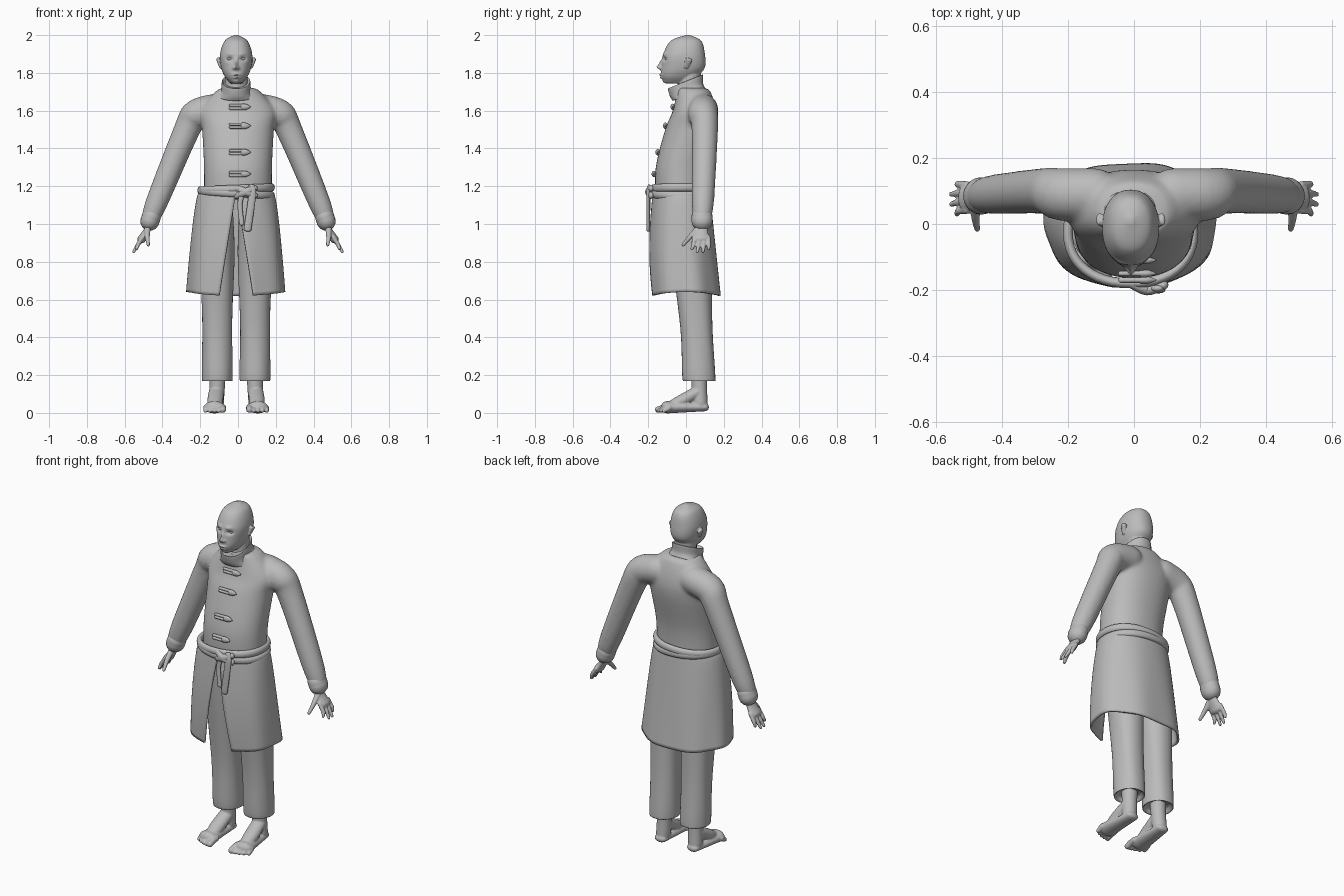
import bpy, bmesh, math
from mathutils import Vector, Matrix

cube = bpy.data.objects.get("Cube")
if cube:
    bpy.data.objects.remove(cube, do_unlink=True)

ACROSS, DEPTH, UP = Matrix.Identity(3)
LEFT_RIGHT = (1, -1)
BODY_SHIFT = -.01

grey = bpy.data.materials.new("plain grey")
grey.use_nodes = True
grey.diffuse_color = (.5, .5, .5, 1)
grey.node_tree.nodes["Principled BSDF"].inputs["Base Color"].default_value = grey.diffuse_color


def spline(rows, steps):
    """Interpolate rows of numbers smoothly."""
    rows = [Vector(row) for row in rows]
    last = len(rows) - 1
    result = []
    for i in range(last):
        start, end = rows[i], rows[i + 1]
        leave = (end - rows[max(i - 1, 0)]) / 2
        arrive = (rows[min(i + 2, last)] - start) / 2
        for step in range(steps):
            t = step / steps
            ease = t * t * (3 - 2 * t)
            result.append(start.lerp(end, ease) + leave * t * (1 - t) ** 2 - arrive * t * t * (1 - t))
    return result + [rows[last]]


def skin(bm, rings, closed=True):
    """Join rings of points with quads; cap the ends of a closed skin."""
    rows = [[bm.verts.new(point) for point in ring] for ring in rings]
    count = len(rows[0])
    for low, high in zip(rows, rows[1:]):
        for i in range(count if closed else count - 1):
            j = (i + 1) % count
            bm.faces.new((low[i], low[j], high[j], high[i]))
    if closed:
        bm.faces.new(rows[0])
        bm.faces.new(rows[-1])


def oval(angle, half_width, front, back, power=2.2):
    """Point on a rounded oval, starting at the front."""
    s, c = math.sin(angle), math.cos(angle)
    x = math.copysign(abs(s) ** (2 / power), s) * half_width
    y = math.copysign(abs(c) ** (2 / power), c) * (front - back) / 2
    return x, y + (front + back) / 2


def loft(bm, rows, centre=0, sides=48, steps=6, tilt=0, ripple=0):
    """Stack of ovals; each row is height, half width, front and back."""
    rings = []
    for z, half_width, front, back in spline(rows, steps):
        ring = []
        for i in range(sides):
            angle = math.tau * i / sides
            fold = 1 + ripple * math.sin(4 * angle + 9 * z)
            x, y = oval(angle, half_width * fold, front, back)
            ring.append((centre + x, y, z + tilt * y))
        rings.append(ring)
    skin(bm, rings)


def tube(bm, rows, along=DEPTH, flat=1, side=1, steps=5, sides=20):
    """Swept oval with round ends; each row is x, y, z and radius."""
    rows = spline(rows, steps)
    points = [row.xyz for row in rows]
    last = len(points) - 1
    rings = []
    for i, (point, row) in enumerate(zip(points, rows)):
        tangent = (points[min(i + 1, last)] - points[max(i - 1, 0)]).normalized()
        u = (along - tangent * tangent.dot(along)).normalized() * row.w
        v = tangent.cross(u) * flat
        outward = -1 if i == 0 else 1
        bends = [math.pi * k / 9 for k in range(5)] if i in (0, last) else [0]
        for bend in bends[::outward]:
            middle = point + tangent * outward * math.sin(bend) * row.w * flat
            ring = []
            for k in range(sides):
                angle = math.tau * k / sides
                p = middle + (u * math.cos(angle) + v * math.sin(angle)) * math.cos(bend)
                ring.append((side * p.x, p.y, p.z))
            rings.append(ring)
    skin(bm, rings)


def make(name, bm, voxel=0, soften=0, shift=0):
    """Turn a bmesh into a smooth object, blending its pieces when asked."""
    bmesh.ops.recalc_face_normals(bm, faces=bm.faces)
    for face in bm.faces:
        face.smooth = True
    mesh = bpy.data.meshes.new(name)
    bm.to_mesh(mesh)
    bm.free()
    mesh.materials.append(grey)
    part = bpy.data.objects.new(name, mesh)
    part.location.x = shift
    bpy.context.collection.objects.link(part)
    if voxel:
        blend = part.modifiers.new("blend", 'REMESH')
        blend.mode, blend.voxel_size, blend.use_smooth_shade = 'VOXEL', voxel, True
        smooth = part.modifiers.new("soften", 'SMOOTH')
        smooth.iterations = soften
    return part


# Head with modelled face, neck and ears
bm = bmesh.new()
loft(bm, [(2, .01, 0, .02), (1.97, .06, -.08, .08), (1.9, .085, -.12, .1), (1.83, .08, -.13, .1),
          (1.78, .06, -.13, .06), (1.745, .03, -.11, .02)], sides=112, steps=18)
features = {  # distance from the middle, height, width, tallness, depth
    "nose tip": (0, 1.83, .011, .012, .022),
    "nose bridge": (0, 1.85, .008, .02, .014),
    "nostril": (.013, 1.825, .007, .007, .01),
    "eye socket": (.034, 1.873, .017, .01, -.015),
    "brow": (.03, 1.9, .02, .008, .006),
    "upper lip": (0, 1.79, .02, .005, .012),
    "lower lip": (0, 1.775, .016, .005, .011),
    "chin": (0, 1.755, .02, .01, .006),
}
for vert in bm.verts:
    x, y, z = vert.co
    if y < BODY_SHIFT:
        for middle, height, width, tall, depth in features.values():
            vert.co.y -= depth * math.exp(-((abs(x) - middle) / width) ** 2 - ((z - height) / tall) ** 2)
tube(bm, [(0, .015, 1.65, .06), (0, .02, 1.82, .06)])
for side in LEFT_RIGHT:
    tube(bm, [(.083, 0, 1.83, .012), (.095, .015, 1.87, .02)], flat=.5, side=side)
make("head", bm, voxel=.0035, soften=2, shift=BODY_SHIFT)

# Eyes
bm = bmesh.new()
for side in LEFT_RIGHT:
    tube(bm, [(.03, -.1, 1.874, .008), (.038, -.099, 1.874, .008)], along=UP, flat=1.4, side=side)
make("eyes", bm, shift=BODY_SHIFT)

# Jacket body and sleeves blended together
bm = bmesh.new()
loft(bm, [(1.13, .18, -.16, .11), (1.3, .18, -.16, .12), (1.5, .19, -.11, .16), (1.6, .2, -.07, .16),
          (1.7, .12, -.05, .13), (1.72, .08, -.06, .1)])
for side in LEFT_RIGHT:
    tube(bm, [(.12, .09, 1.61, .08), (.22, .09, 1.58, .08), (.27, .1, 1.5, .07), (.42, .09, 1.14, .06),
              (.46, .085, 1.04, .05)], side=side)
make("jacket", bm, voxel=.01, soften=6)

# Cuffs and standing collar
bm = bmesh.new()
for side in LEFT_RIGHT:
    tube(bm, [(.458, .085, 1.04, .056), (.467, .085, 1.015, .056)], flat=.9, side=side)
make("cuffs", bm)
bm = bmesh.new()
loft(bm, [(1.68, .1, -.07, .1), (1.71, .08, -.085, .09), (1.755, .075, -.095, .09), (1.74, .065, -.08, .08)],
     centre=BODY_SHIFT, tilt=.4)
make("collar", bm)

# Open-fronted coat skirt, flaring towards the hem
bm = bmesh.new()
rings = []
LEVELS, COLUMNS = 30, 80
for level in range(LEVELS + 1):
    drop = level / LEVELS
    half_width = .19 + .065 * drop ** .6
    front = -.17 - .02 * math.sin(2.5 * drop)
    back = .12 + .06 * drop
    opening = math.asin((.09 * drop / half_width) ** 1.1)
    ring = []
    for column in range(COLUMNS + 1):
        angle = opening + (math.tau - 2 * opening) * column / COLUMNS
        fold = 1 + .02 * drop * math.sin(7 * angle + 1)
        x, y = oval(angle, half_width * fold, front * fold, back * fold)
        ring.append((x, y, 1.17 - drop * (.55 - .02 * math.sin(angle) ** 2)))
    rings.append(ring)
skin(bm, rings, closed=False)
skirt = make("coat_skirt", bm, shift=BODY_SHIFT)
cloth = skirt.modifiers.new("cloth thickness", 'SOLIDIFY')
cloth.thickness, cloth.offset = .012, 0

# Trousers with turned-in hems
bm = bmesh.new()
for side in LEFT_RIGHT:
    loft(bm, [(1.13, .08, -.11, .09), (.85, .09, -.08, .13), (.45, .08, -.03, .14), (.2, .08, -.02, .155),
              (.17, .075, -.01, .15), (.19, .06, 0, .13)], centre=side * .1, ripple=.02)
make("trousers", bm, shift=BODY_SHIFT)

# Feet: ankle, instep, sole and a row of toes
for side, name in zip(LEFT_RIGHT, ("left_foot", "right_foot")):
    bm = bmesh.new()
    tube(bm, [(.1, .07, .3, .05), (.1, .07, .16, .042), (.105, .075, .05, .04)], side=side)
    tube(bm, [(.105, .06, .11, .04), (.11, -.02, .065, .042), (.11, -.08, .035, .035)],
         along=ACROSS, flat=.8, side=side)
    tube(bm, [(.105, .1, .03, .036), (.11, 0, .03, .045), (.115, -.1, .03, .055)],
         along=ACROSS, flat=.6, side=side)
    for toe in range(5):
        x = .07 + .023 * toe
        radius = .012 if toe else .017
        tip = -.148 + .002 * toe ** 2
        tube(bm, [(x, -.09, .03, radius), (x, tip + .03, .027, radius), (x, tip, radius, radius)],
             along=ACROSS, side=side)
    make(name, bm, voxel=.005, soften=2, shift=BODY_SHIFT)

# Hands: palm, spread fingers and thumb
for side, name in zip(LEFT_RIGHT, ("left_hand", "right_hand")):
    bm = bmesh.new()
    tube(bm, [(.455, .085, 1.04, .03), (.48, .08, .97, .035), (.51, .08, .92, .045)], flat=.5, side=side)
    for finger in range(4):
        spread = finger - 1.5
        reach = .02 * math.cos(spread)
        tube(bm, [(.505, .08 + .025 * spread, .93, .012), (.53, .08 + .027 * spread, .89, .011),
                  (.535 + reach, .075 + .03 * spread, .87 - reach, .008)], side=side)
    tube(bm, [(.48, .06, .97, .017), (.48, .02, .93, .013), (.475, -.015, .89, .009)],
         along=ACROSS, side=side)
    make(name, bm, voxel=.0045, soften=2)

# Sash: two overlapping wraps
bm = bmesh.new()
for height, lean in ((1.186, .008), (1.163, -.012)):
    wrap = []
    for i in range(49):
        angle = math.tau * i / 48
        x, y = oval(angle, .19, -.18, .13)
        wrap.append((x + BODY_SHIFT, y, height + lean * math.sin(angle), .021))
    tube(bm, wrap, along=UP, flat=.7, steps=1)
make("sash", bm)

# Sash knot and hanging ends
bm = bmesh.new()
for start, end in ((1.19, 1.15), (1.15, 1.19)):
    tube(bm, [(-.01, -.18, start, .017), (.04, -.2, 1.17, .02), (.09, -.185, end, .017)], along=UP, flat=.8)
tube(bm, [(.07, -.195, 1.2, .018), (.075, -.2, 1.15, .02), (.05, -.2, .97, .02)], along=ACROSS, flat=.5)
tube(bm, [(.02, -.195, 1.15, .014), (.01, -.196, 1.1, .013), (.02, -.2, 1, .013)], along=ACROSS, flat=.6)
make("sash_knot", bm)

# Toggle fastenings: a doubled cord and a pointed peg
bm = bmesh.new()
for z, y in ((1.62, -.07), (1.52, -.11), (1.38, -.15), (1.265, -.17)):
    for strand in LEFT_RIGHT:
        level = z + strand * .008
        tube(bm, [(-.04, y, level, .008), (.03, y, level, .008)], along=UP)
    tube(bm, [(.025, y, z, .017), (.045, y, z, .015), (.065, y, z, .004)], along=UP, flat=.7)
make("toggles", bm)
